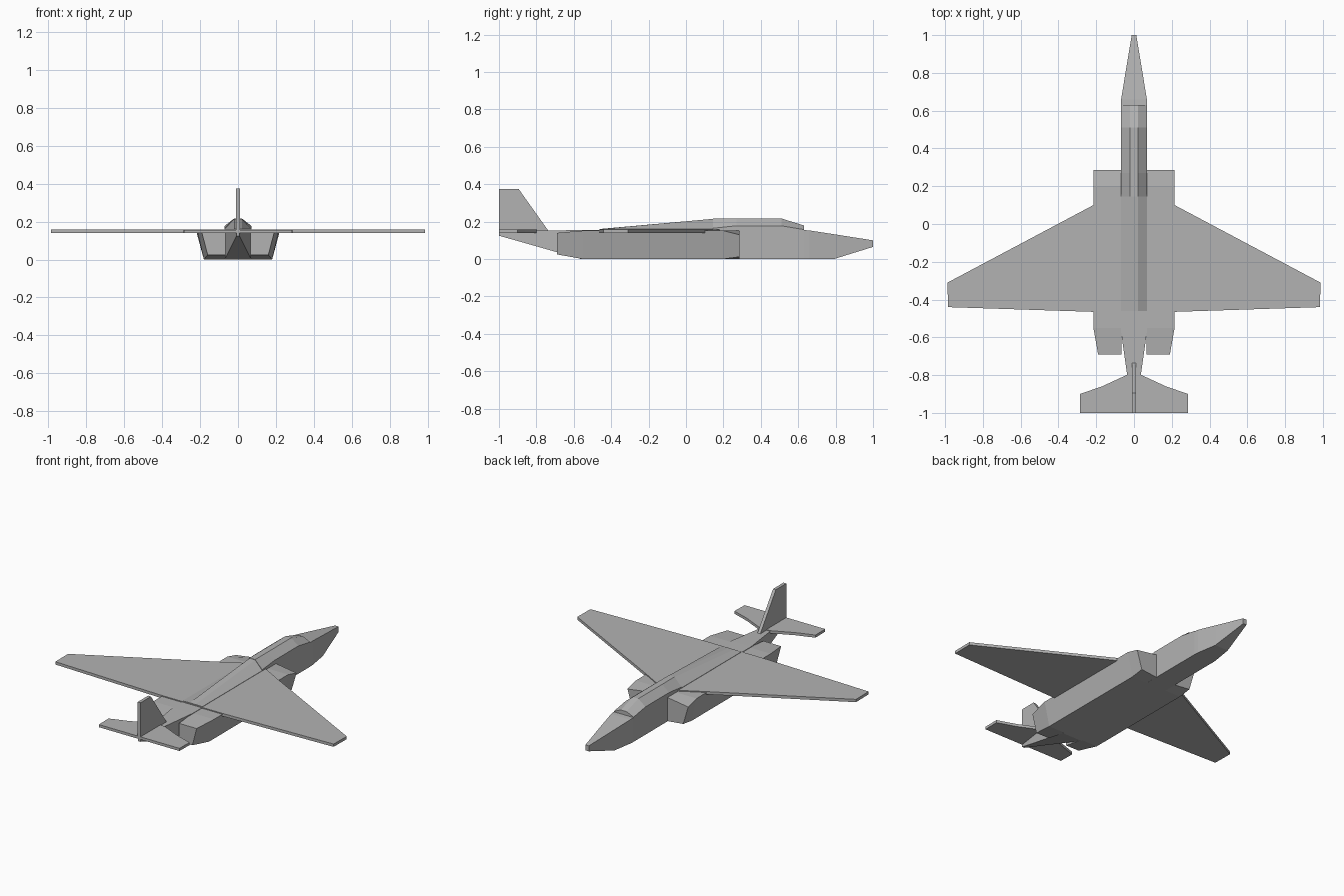
import bpy, bmesh

cube = bpy.data.objects.get("Cube")
if cube:
    bpy.data.objects.remove(cube, do_unlink=True)

grey = bpy.data.materials.new("airframe grey")
grey.use_nodes = True
GREY = (0.45, 0.45, 0.45, 1)
grey.diffuse_color = GREY
grey.node_tree.nodes["Principled BSDF"].inputs["Base Color"].default_value = GREY


def loft(name, rings):
    """Join equal-length rings of points into a closed solid with flat faces."""
    bm = bmesh.new()
    loops = [[bm.verts.new(p) for p in ring] for ring in rings]
    for a, b in zip(loops, loops[1:]):
        for i in range(len(a)):
            j = (i + 1) % len(a)
            bm.faces.new((a[i], a[j], b[j], b[i]))
    bm.faces.new(loops[0])
    bm.faces.new(loops[-1])
    bmesh.ops.recalc_face_normals(bm, faces=bm.faces)
    mesh = bpy.data.meshes.new(name)
    bm.to_mesh(mesh)
    bm.free()
    mesh.materials.append(grey)
    obj = bpy.data.objects.new(name, mesh)
    bpy.context.collection.objects.link(obj)
    return obj


def plate(name, half_outline, low, high):
    """Flat symmetric plate from the outline of its left half."""
    outline = half_outline + [(-x, y) for x, y in reversed(half_outline)]
    return loft(name, [[(x, y, z) for x, y in outline] for z in (low, high)])


def box_ring(y, half, low, high):
    return [(-half, y, low), (half, y, low), (half, y, high), (-half, y, high)]


# Slim body from tail boom to pointed nose
loft("fuselage", [box_ring(*s) for s in (
    (-1, 0.008, 0.125, 0.15), (-0.56, 0.07, 0, 0.155), (0.63, 0.07, 0, 0.155),
    (0.66, 0.068, 0, 0.153), (0.79, 0.047, 0, 0.133), (1, 0.012, 0.065, 0.1))])


# Canopy with sloped sides and windscreen
def canopy_ring(y, shoulder, top):
    half = [(0.07, y, 0.15), (0.07, y, shoulder), (0.02, y, top)]
    return half + [(-x, y, z) for x, y, z in reversed(half)]


loft("canopy", [canopy_ring(*s) for s in (
    (0.145, 0.165, 0.217), (0.27, 0.178, 0.217),
    (0.51, 0.178, 0.217), (0.63, 0.158, 0.18))])

# Spine fairing ramping down behind the canopy
loft("spine", [
    [(-0.07, y, 0.15), (0.07, y, 0.15), (0.07, y, 0.16), (0.02, y, top),
     (-0.02, y, top), (-0.07, y, 0.16)]
    for y, top in ((-0.46, 0.161), (0.145, 0.215))])

# Engine nacelles with tapered intakes and exhausts
NACELLE = (  # y, top width, bottom width, outer low, inner low, outer top, inner top
    (-0.69, 0.19, 0.16, 0.025, 0.025, 0.14, 0.14),
    (-0.55, 0.215, 0.18, 0, 0, 0.152, 0.152),
    (0.2, 0.215, 0.18, 0, 0, 0.152, 0.152),
    (0.285, 0.215, 0.18, 0.012, 0, 0.13, 0.152))
for side, label in ((1, "left"), (-1, "right")):
    loft(label + "_nacelle", [
        [(side * 0.065, y, in_low), (side * bottom, y, out_low),
         (side * top, y, out_top), (side * 0.065, y, in_top)]
        for y, top, bottom, out_low, in_low, out_top, in_top in NACELLE])

# Wing, tailplane and fin
plate("wing", [(0.07, 0.18), (0.215, 0.1), (0.987, -0.31), (0.985, -0.44),
               (0.215, -0.465)], 0.14, 0.158)
plate("tailplane", [(0.04, -0.8), (0.17, -0.86), (0.287, -0.9), (0.285, -1)],
      0.14, 0.157)
loft("fin", [[(x, y, z) for y, z in
              ((-1, 0.15), (-0.735, 0.15), (-0.895, 0.375), (-1, 0.375))]
             for x in (-0.01, 0.01)])
